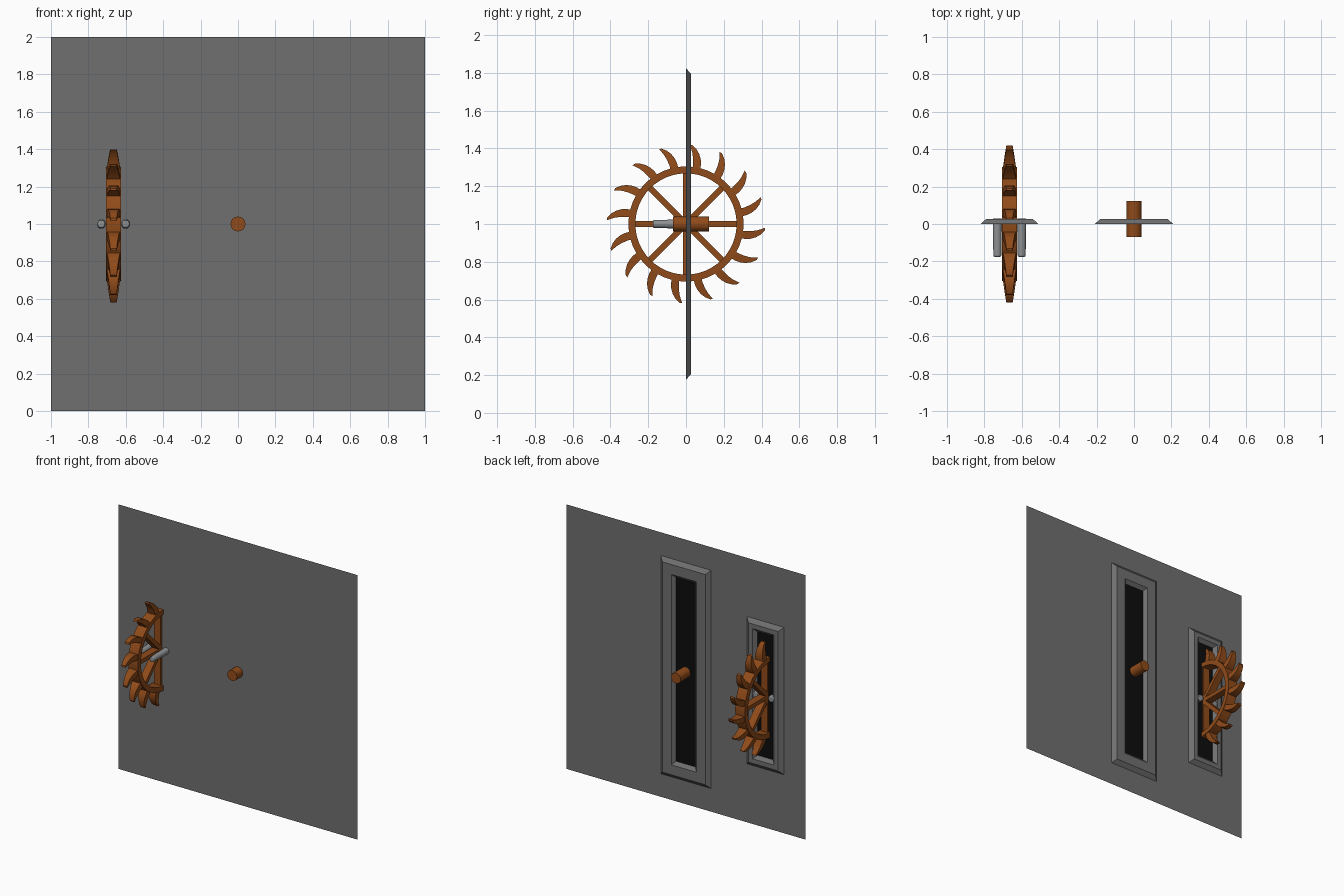
import bpy, bmesh
from math import sin, cos, pi, radians
from mathutils import Vector, Matrix

if "Cube" in bpy.data.objects:
    bpy.data.objects.remove(bpy.data.objects["Cube"])

WX, WZ = -0.665, 1.0   # wheel centre


def material(name, rgb):
    m = bpy.data.materials.new(name)
    m.diffuse_color = (*rgb, 1)
    m.use_nodes = True
    m.node_tree.nodes["Principled BSDF"].inputs["Base Color"].default_value = m.diffuse_color
    return m


brown = material("rust_brown", (0.28, 0.07, 0.01))
dark_grey = material("dark_grey", (0.16, 0.16, 0.16))
black = material("black", (0.004, 0.004, 0.004))
steel = material("steel", (0.27, 0.28, 0.29))


def make(name, bm, mat, smooth=False, fix=True):
    if fix:
        bmesh.ops.recalc_face_normals(bm, faces=bm.faces)
    me = bpy.data.meshes.new(name)
    bm.to_mesh(me)
    bm.free()
    me.materials.append(mat)
    ob = bpy.data.objects.new(name, me)
    bpy.context.collection.objects.link(ob)
    if smooth:
        bpy.ops.object.select_all(action='DESELECT')
        ob.select_set(True)
        bpy.context.view_layer.objects.active = ob
        bpy.ops.object.shade_smooth_by_angle(angle=radians(35))
    return ob


def rect(bm, cx, hx, hz, y):
    return [bm.verts.new((cx + sx * hx, y, 1 + sz * hz))
            for sx, sz in ((-1, -1), (1, -1), (1, 1), (-1, 1))]


def bridge(bm, a, b):
    n = len(a)
    for i in range(n):
        bm.faces.new((a[i], a[(i + 1) % n], b[(i + 1) % n], b[i]))


# flat wall
bm = bmesh.new()
bm.faces.new(rect(bm, 0, 1, 1, 0))
make("wall", bm, dark_grey, fix=False)


# bevelled slot frame with a black opening, on the back of the wall
def slot(name, cx, hx, hz, inner):
    bm = bmesh.new()
    steps = ((0, 0), (0.03, 0.026), (inner - 0.025, 0.026), (inner, 0.003))
    loops = [rect(bm, cx, hx - d, hz - d, y) for d, y in steps]
    for a, b in zip(loops, loops[1:]):
        bridge(bm, a, b)
    make(name + "_frame", bm, dark_grey)
    bm = bmesh.new()
    bm.faces.new(reversed(rect(bm, cx, hx - inner, hz - inner, 0.003)))
    make(name + "_opening", bm, black, fix=False)


slot("tall_slot", 0, 0.21, 0.825, 0.13)
slot("wheel_slot", WX, 0.155, 0.557, 0.09)


# round bars running along y
def bar(name, x, y0, y1, r0, r1, mat, seg, bevel=0):
    bm = bmesh.new()
    m = Matrix.Translation((x, (y0 + y1) / 2, 1)) @ Matrix.Rotation(-pi / 2, 4, 'X')
    bmesh.ops.create_cone(bm, cap_ends=True, segments=seg, radius1=r0, radius2=r1,
                          depth=y1 - y0, matrix=m)
    ob = make(name, bm, mat, True)
    if bevel:
        b = ob.modifiers.new("rounded_end", 'BEVEL')
        b.width, b.segments, b.limit_method, b.angle_limit = bevel, 2, 'ANGLE', radians(60)


bar("lever_pin", 0, -0.07, 0.122, 0.04, 0.04, brown, 16)
for side, dx in (("left", -0.065), ("right", 0.065)):
    bar(side + "_axle_rod", WX + dx, -0.175, 0.03, 0.021, 0.025, steel, 16, 0.006)

# wheel rim
bm = bmesh.new()
N = 48
loops = []
for r, x in ((0.305, -0.04), (0.305, 0.04), (0.268, 0.04), (0.268, -0.04)):
    loops.append([bm.verts.new((WX + x, r * cos(2 * pi * i / N), WZ + r * sin(2 * pi * i / N)))
                  for i in range(N)])
for i in range(4):
    bridge(bm, loops[i], loops[(i + 1) % 4])
make("wheel_rim", bm, brown, True)

# four full-width bars give eight spokes
bm = bmesh.new()
for k in range(4):
    bmesh.ops.create_cube(bm, size=1, matrix=Matrix.Translation((WX, 0, WZ))
                          @ Matrix.Rotation(k * pi / 4, 4, 'X')
                          @ Matrix.Diagonal((0.056, 0.56, 0.03, 1)))
make("wheel_spokes", bm, brown)

# sixteen curved teeth: radius, leading angle, trailing angle, half width
section = ((0.296, 75.3, 83.2, 0.036), (0.325, 75.9, 83.4, 0.032), (0.352, 77.2, 84.0, 0.028),
           (0.378, 79.4, 84.9, 0.024), (0.402, 82.3, 86.2, 0.020), (0.420, 85.6, 87.4, 0.017))
bm = bmesh.new()
for k in range(16):
    rings = []
    for r, a0, a1, w in section:
        ring = []
        for a, x in ((a0, -w), (a0, w), (a1, w), (a1, -w)):
            t = radians(a + 22.5 * k)
            ring.append(bm.verts.new((WX + x, r * cos(t), WZ + r * sin(t))))
        rings.append(ring)
    for a, b in zip(rings, rings[1:]):
        bridge(bm, a, b)
    bm.faces.new(rings[0])
    bm.faces.new(rings[-1])
make("wheel_teeth", bm, brown, True)
